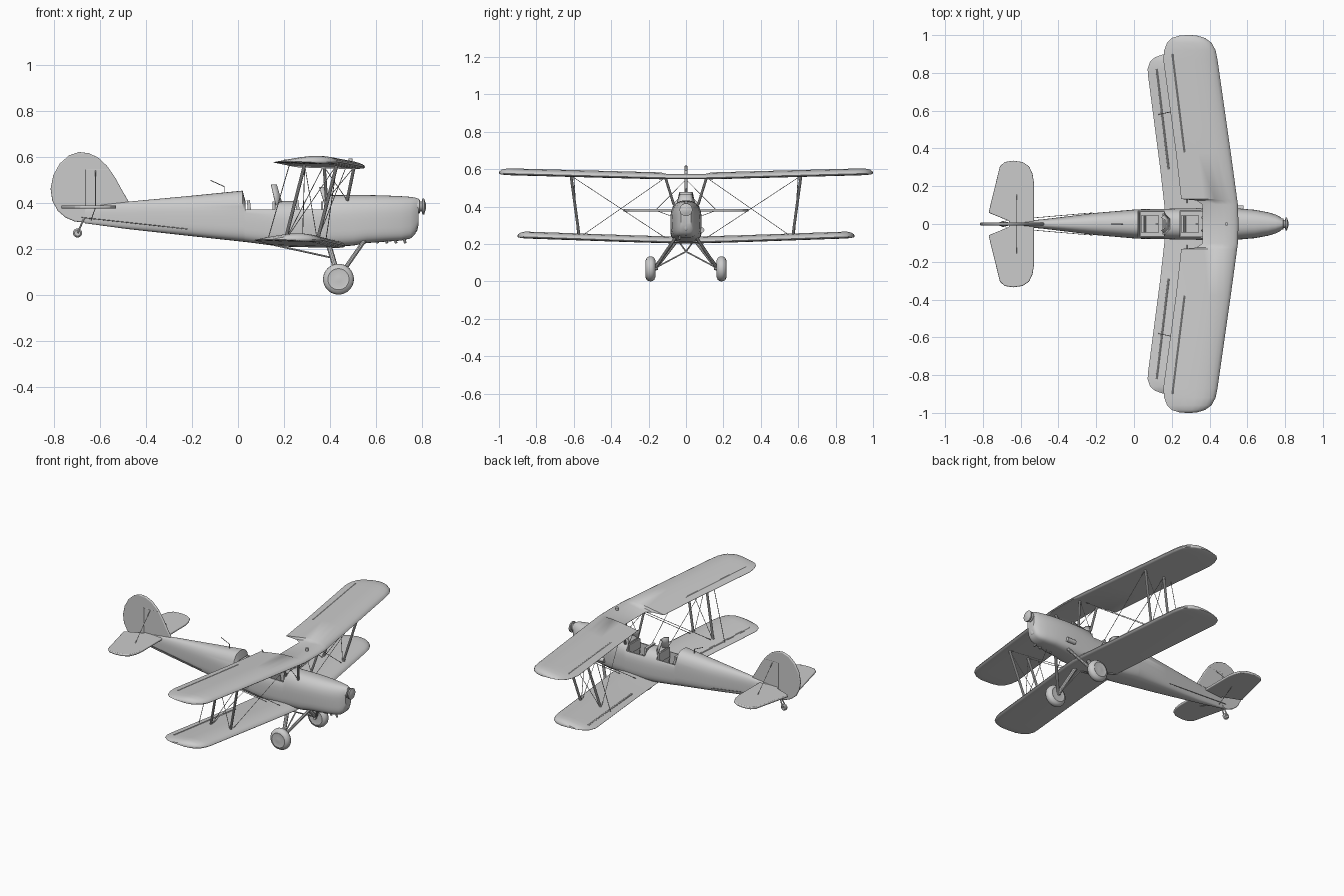
import bpy, bmesh, math
from mathutils import Vector

if "Cube" in bpy.data.objects:
    bpy.data.objects.remove(bpy.data.objects["Cube"])

def mesh_obj(name, verts, faces):
    me = bpy.data.meshes.new(name)
    me.from_pydata([tuple(v) for v in verts], [], faces)
    bm = bmesh.new()
    bm.from_mesh(me)
    bmesh.ops.recalc_face_normals(bm, faces=bm.faces)
    bm.to_mesh(me)
    bm.free()
    ob = bpy.data.objects.new(name, me)
    bpy.context.collection.objects.link(ob)
    return ob

def loft(name, rings):
    n = len(rings[0])
    verts = [p for r in rings for p in r]
    faces = [(i*n+j, i*n+(j+1) % n, (i+1)*n+(j+1) % n, (i+1)*n+j)
             for i in range(len(rings)-1) for j in range(n)]
    faces += [tuple(range(n)), tuple(range(len(verts)-n, len(verts)))]
    return mesh_obj(name, verts, faces)

def lathe(name, origin, axis, profile, n=32):
    a = Vector(axis).normalized()
    u = a.orthogonal().normalized()
    v = a.cross(u)
    o = Vector(origin)
    return loft(name, [[o + a*d + (u*math.cos(2*math.pi*k/n) + v*math.sin(2*math.pi*k/n))*r
                        for k in range(n)] for d, r in profile])

def tube(name, a, b, r, n=10):
    d = Vector(b) - Vector(a)
    return lathe(name, a, d, [(0, r), (d.length, r)], n)

def wire(a, b, name="bracing_wire"):
    return tube(name, a, b, 0.0017, 6)

def box(name, c, s):
    bpy.ops.mesh.primitive_cube_add(size=1, location=c)
    ob = bpy.context.object
    ob.name = name
    ob.scale = s
    return ob

def plate(name, pts, thick, bevel):
    n = len(pts)
    off = Vector(thick)/2
    ob = loft(name, [[Vector(p)-off for p in pts], [Vector(p)+off for p in pts]])
    m = ob.modifiers.new("round", 'BEVEL')
    m.width, m.segments = bevel, 3
    return ob

# Fuselage: x, bottom, top, half width
stations = [(-.665, .31, .385, .008), (-.48, .285, .404, .025), (-.2, .254, .43, .059),
            (.02, .23, .452, .078), (.032, .229, .407, .078), (.16, .212, .407, .08),
            (.235, .207, .407, .082), (.37, .207, .41, .084), (.39, .207, .432, .084),
            (.5, .213, .433, .084), (.56, .224, .433, .082), (.64, .23, .431, .075),
            (.71, .235, .428, .062), (.75, .244, .425, .05), (.77, .262, .422, .04),
            (.785, .30, .417, .028)]

def section(x, zb, zt, hw, n=40):
    zm = zb + (zt-zb)*.5
    out = []
    for k in range(n):
        t = 2*math.pi*k/n
        c, s = math.cos(t), math.sin(t)
        e = 2/2.5 if s > 0 else 2/4.0
        out.append((x, hw*math.copysign(abs(c)**e, c), zm + (zt-zb)/2*math.copysign(abs(s)**e, s)))
    return out

fuselage = loft("fuselage", [section(*s) for s in stations])
# Two cockpits with low door sills and deeper wells
for x in (.097, .308):
    for c, s in (((x, 0, .42), (.13, .3, .1)), ((x, 0, .36), (.124, .128, .2))):
        cut = box("cockpit_cutter", c, s)
        cut.hide_render = True
        m = fuselage.modifiers.new("cockpit", 'BOOLEAN')
        m.object, m.solver = cut, 'EXACT'
        bpy.context.view_layer.update()
        bpy.context.view_layer.objects.active = fuselage
        bpy.ops.object.modifier_apply(modifier="cockpit")
        bpy.data.objects.remove(cut)
    box("seat_pan", (x-.005, 0, .30), (.08, .09, .02))
    back = box("seat_back", (x-.045, 0, .35), (.014, .09, .12))
    back.rotation_euler[1] = -.12
    box("instrument_panel", (x+.058, 0, .375), (.008, .11, .06))
    tube("control_stick", (x+.03, 0, .26), (x+.02, 0, .36), .004)

# Windscreens of three flat panels
for x, zb, zt in ((.165, .39, .478), (.375, .40, .468)):
    ys, xs = (-.055, -.03, .03, .055), (0, .03, .03, 0)
    v = [(x+a, y, zb) for a, y in zip(xs, ys)] + [(x+a*.8-.02, y*.65, zt) for a, y in zip(xs, ys)]
    ws = mesh_obj("windscreen", v, [(i, i+1, i+5, i+4) for i in range(3)])
    ws.modifiers.new("thick", 'SOLIDIFY').thickness = .003

# Wings: span stations y, leading x, trailing x
upper = [(0, .553, .362), (.103, .55, .362), (.125, .547, .33), (.132, .546, .25), (.38, .512, .222),
         (.87, .442, .155), (.92, .432, .16), (.96, .41, .175), (.985, .375, .2), (.997, .335, .24), (1, .30, .275)]
lower = [(0, .468, .168), (.06, .465, .165), (.3, .432, .138), (.78, .367, .075), (.82, .358, .072),
         (.86, .338, .085), (.882, .31, .11), (.897, .265, .15), (.9, .235, .18)]

def wing(name, st, z0, z1):
    chord = [0, .02, .06, .13, .25, .4, .6, .8, 1]
    top = [.0, .35, .6, .83, 1, .98, .75, .42, .04]
    bot = [.0, -.2, -.28, -.32, -.3, -.26, -.2, -.12, -.02]
    half = st[-1][0]
    rings = []
    for y, a, b in [(-y, a, b) for y, a, b in reversed(st[1:])] + st:
        z = z0 + (z1-z0)*max(0, abs(y)-.1)/(half-.1)
        h = .028 * min(1, (a-b)/.25)
        rings.append([(a+(b-a)*c, y, z+.004+h*t) for c, t in zip(chord, top)] +
                     [(a+(b-a)*c, y, z+.004+h*t) for c, t in list(zip(chord, bot))[:0:-1]])
    return loft(name, rings)

wing("upper_wing", upper, .55, .574)
wing("lower_wing", lower, .208, .236)

# Fin with rudder, and tailplane with elevators
fin = [(-.47, .395), (-.505, .455), (-.535, .51), (-.57, .56), (-.61, .597), (-.65, .615), (-.69, .62),
       (-.735, .605), (-.775, .57), (-.803, .52), (-.815, .46), (-.808, .41), (-.785, .365), (-.75, .335),
       (-.71, .318), (-.66, .312), (-.60, .36)]
plate("fin_and_rudder", [(x, 0, z) for x, z in fin], (0, .014, 0), .005)
half = [(-.53, .22), (-.537, .265), (-.555, .305), (-.59, .328), (-.64, .335), (-.685, .328),
        (-.71, .305), (-.77, .06), (-.66, .015)]
outline = [(x, y, .381) for x, y in half] + [(x, -y, .381) for x, y in reversed(half)]
plate("tailplane", outline, (0, 0, .014), .005)
tube("rudder_hinge", (-.663, 0, .38), (-.663, 0, .545), .008)
tube("rudder_horn_gap", (-.663, 0, .545), (-.565, 0, .545), .0075)

# Nose: propeller hub, intake, cowling stubs, side fairing
lathe("propeller_hub", (.772, 0, .383), (1, 0, 0),
      [(0, .03), (.018, .03), (.02, .022), (.028, .022), (.03, .034), (.038, .034), (.042, .02), (.045, .012)])
bpy.ops.mesh.primitive_uv_sphere_add(segments=24, ring_count=12, location=(.772, 0, .31))
bpy.context.object.name = "air_intake"
bpy.context.object.scale = (.012, .018, .04)
for x in (.60, .64, .68, .72):
    tube("exhaust_stub", (x, -.03, .25), (x+.008, -.035, .224), .006)
tube("side_exhaust", (.52, .084, .275), (.58, .084, .275), .014, 16)

tire = [(-.027, .012), (-.024, .038), (-.026, .046), (-.02, .059), (-.01, .0655), (0, .067),
        (.01, .0655), (.02, .059), (.026, .046), (.024, .038), (.027, .012)]
for s in (1, -1):
    # Main landing gear
    hub = (.437, s*.165, .072)
    lathe("main_wheel", (.437, s*.19, .067), (0, 1, 0), tire, 40)
    tube("axle", (.437, s*.15, .07), (.437, s*.215, .067), .01)
    tube("gear_front_leg", hub, (.55, s*.055, .235), .009)
    tube("gear_rear_leg", hub, (.395, s*.055, .215), .012)
    tube("gear_cross_strut", hub, (.41, 0, .16), .004)
    tube("gear_drag_strut", (.41, 0, .16), (.16, s*.04, .215), .004)
    # Struts between the wings
    for xu, xl in ((.43, .345), (.29, .205)):
        tube("wing_strut", (xu, s*.615, .565), (xl, s*.57, .235), .0075)
    tube("cabane_front_strut", (.505, s*.11, .555), (.475, s*.065, .41), .007)
    tube("cabane_rear_strut", (.375, s*.11, .555), (.385, s*.065, .41), .007)
    wire((.505, s*.11, .555), (.385, s*.065, .41))
    wire((.375, s*.11, .555), (.475, s*.065, .41))
    # Flying, landing and incidence wires
    for xu, xl, xr in ((.43, .345, .47), (.29, .205, .37)):
        wire((xr, s*.11, .555), (xl, s*.57, .235))
        wire((xr-.09, s*.09, .22), (xu, s*.615, .565))
    wire((.43, s*.615, .565), (.205, s*.57, .235))
    wire((.29, s*.615, .565), (.345, s*.57, .235))
    # Aileron hinge lines
    tube("upper_aileron_hinge", (.267, s*.38, .567), (.203, s*.9, .582), .006)
    tube("lower_aileron_hinge", (.183, s*.29, .226), (.12, s*.82, .244), .006)
    tube("aileron_link", (.225, s*.6, .57), (.13, s*.58, .24), .002, 6)
    # Tail bracing and control cables
    wire((-.62, 0, .545), (-.62, s*.16, .383), "tail_wire")
    wire((-.62, s*.16, .379), (-.64, 0, .32), "tail_wire")
    wire((-.68, s*.02, .335), (-.22, s*.059, .285), "control_cable")

# Tail wheel and its fork
lathe("tail_wheel", (-.698, 0, .268), (0, 1, 0),
      [(-.01, .006), (-.011, .013), (-.006, .019), (0, .02), (.006, .019), (.011, .013), (.01, .006)], 24)
for s in (1, -1):
    tube("tail_wheel_fork", (-.67, s*.006, .33), (-.698, s*.013, .268), .004)

# Rear deck antenna and tank filler cap
tube("antenna_mast", (-.06, 0, .435), (-.06, 0, .47), .002, 6)
tube("antenna_whip", (-.06, 0, .47), (-.12, 0, .497), .002, 6)
tube("fuel_cap", (.49, 0, .57), (.49, 0, .592), .009, 16)

# Smooth shading with crisp edges
bpy.ops.object.select_all(action='DESELECT')
for ob in bpy.context.scene.objects:
    ob.select_set(True)
bpy.context.view_layer.objects.active = fuselage
bpy.ops.object.shade_smooth_by_angle(angle=math.radians(35))
